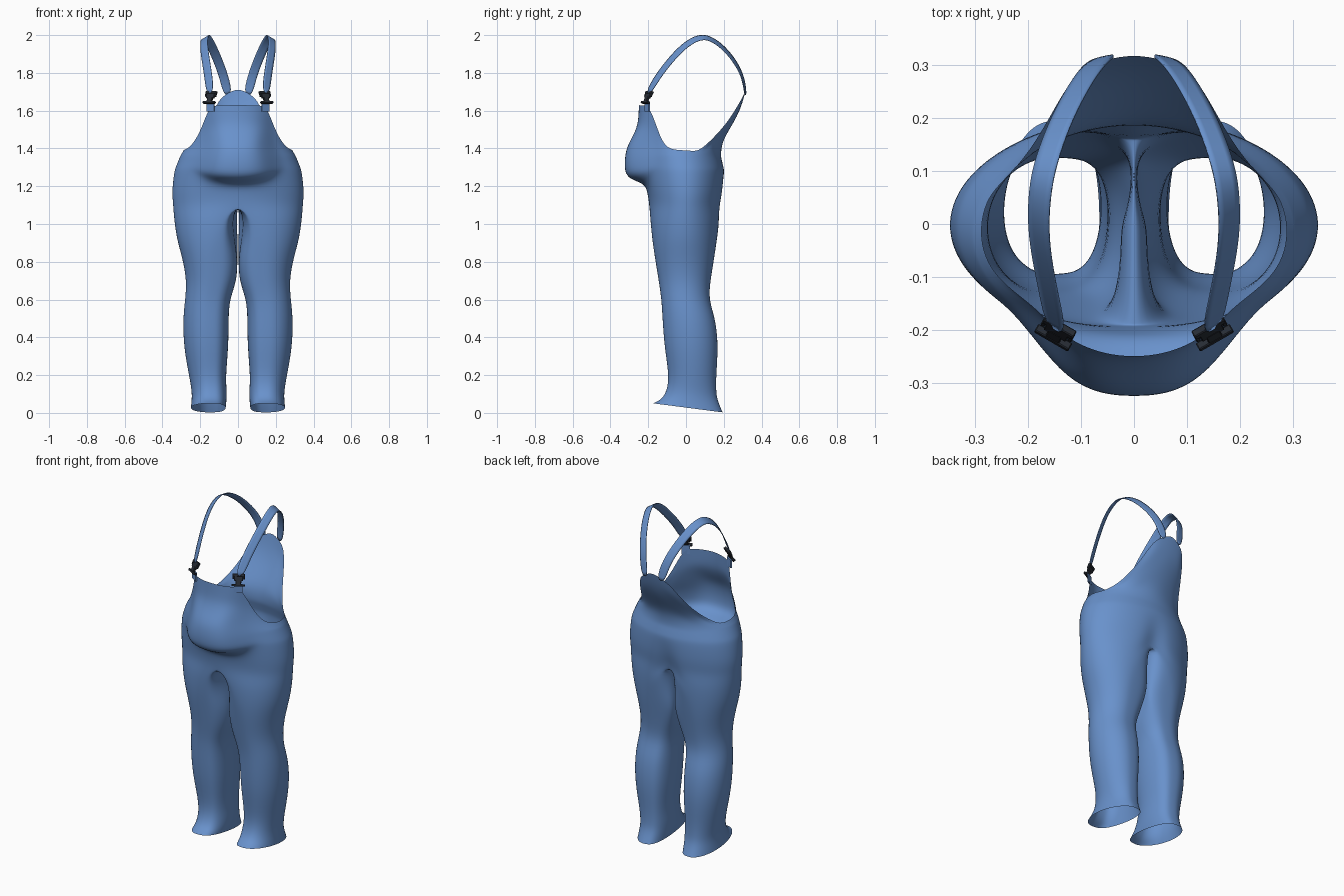
import bpy, bmesh
from math import sin, cos, pi, radians, degrees
from mathutils import Vector

cube = bpy.data.objects.get("Cube")
if cube:
    bpy.data.objects.remove(cube, do_unlink=True)


def material(name, rgb):
    m = bpy.data.materials.new(name)
    m.use_nodes = True
    m.diffuse_color = (*rgb, 1)
    bsdf = m.node_tree.nodes["Principled BSDF"]
    bsdf.inputs["Base Color"].default_value = (*rgb, 1)
    bsdf.inputs["Roughness"].default_value = 0.8
    return m


DENIM = material("denim blue", (0.14, 0.285, 0.6))
DARK = material("dark plastic", (0.02, 0.025, 0.035))


def lookup(table, key):
    """Linear interpolation of rows sorted by their first value."""
    if key <= table[0][0]:
        return table[0][1:]
    for lo, hi in zip(table, table[1:]):
        if key <= hi[0]:
            t = (key - lo[0]) / (hi[0] - lo[0])
            return [p + (q - p) * t for p, q in zip(lo[1:], hi[1:])]
    return table[-1][1:]


def finish(name, bm, mat, levels=0, mirror=False):
    bmesh.ops.recalc_face_normals(bm, faces=bm.faces)
    mesh = bpy.data.meshes.new(name)
    bm.to_mesh(mesh)
    bm.free()
    mesh.materials.append(mat)
    ob = bpy.data.objects.new(name, mesh)
    bpy.context.collection.objects.link(ob)
    if mirror:
        mod = ob.modifiers.new("Mirror", 'MIRROR')
        mod.merge_threshold = 0.001
    if levels:
        mesh.polygons.foreach_set("use_smooth", [True] * len(mesh.polygons))
        sub = ob.modifiers.new("Subdivision", 'SUBSURF')
        sub.levels = sub.render_levels = levels
    return ob


def skin(bm, rows, closed):
    grid = [[bm.verts.new(p) for p in row] for row in rows]
    n = len(rows[0])
    for low, high in zip(grid, grid[1:]):
        for i in range(n if closed else n - 1):
            j = (i + 1) % n
            bm.faces.new((low[i], low[j], high[j], high[i]))


# Leg sections: height, inner x, seam x, outer x, front y, back y
LEG = [
    (0.0, .065, .155, .25, -.175, .195),
    (.07, .06, .155, .245, -.13, .165),
    (.12, .06, .155, .245, -.10, .16),
    (.2, .065, .155, .26, -.09, .16),
    (.35, .05, .165, .288, -.115, .172),
    (.5, .05, .165, .292, -.125, .157),
    (.6, .045, .16, .28, -.13, .12),
    (.7, .005, .14, .272, -.145, .13),
    (.82, -.01, .14, .295, -.165, .15),
    (.92, .018, .12, .325, -.18, .165),
    (1.03, .03, .08, .34, -.19, .18),
    (1.1, 0, 0, .345, -.195, .19),
]
# Torso sections: height, half width, front y, back y
TORSO = [
    (1.1, .345, -.195, .19),
    (1.17, .352, -.205, .202),
    (1.235, .353, -.215, .212),
    (1.3, .332, -.22, .2),
    (1.36, .307, -.222, .185),
    (1.42, .272, -.225, .185),
    (1.5, .257, -.225, .23),
    (1.6, .267, -.235, .29),
    (1.72, .28, -.238, .32),
]
# Belly pouch: height, forward bulge
POUCH = [(1.215, .01), (1.24, .1), (1.3, .107), (1.36, .102), (1.42, .085),
         (1.5, .035), (1.6, .015)]
# Row height of the torso, and how much it follows the rising pouch fold
ROWS = [(1.1, 0), (1.17, 0), (1.215, 1), (1.24, 1), (1.3, .6), (1.36, 0)]
# Height of the top edge by angle from the front
RIM = [(0, 1.63), (36, 1.625), (46, 1.52), (57, 1.44), (70, 1.395), (115, 1.385),
       (128, 1.42), (140, 1.49), (150, 1.58), (158, 1.665), (180, 1.72)]
HALF = 16


def cleft(x, z, c):
    """Seat crease at the back centre, deepest at the crotch."""
    return 0.035 * max(0, 1 - x / .08) * max(0, 1 - abs(z - 1.1) / .15) * max(0, -c)


def leg_ring(z, xi, xs, xo, yf, yb):
    ring = []
    for i in range(2 * HALF):
        a = pi * i / HALF
        s, c = sin(a), cos(a)
        if i <= HALF:
            x = xs + (xo - xs) * s
        else:
            x = xs - (xs - xi) * abs(s) ** 0.6
            if 0.75 < z < 1.1:      # thighs meet towards the back
                x = max(0.0015, x - 0.06 * max(0, -c) * abs(s))
        y = (yf + yb) / 2 - (yb - yf) / 2 * c - cleft(x, z, c)
        # the hem slopes down to the heel
        ring.append((x, y, z if z > 0 else 0.028 - 0.13 * y))
    return ring


def fold_rise(a):
    return 0.06 * min(1, degrees(a) / 45) ** 2


def torso_point(a, z):
    w, yf, yb = lookup(TORSO, z)
    s, c = sin(a), cos(a)
    x = w * s
    # the back panel is flatter than the hips
    flat = min(1, max(0, (z - 1.4) / .25))
    depth = c if c > 0 else -abs(c) ** (1 - .45 * flat)
    y = (yf + yb) / 2 - (yb - yf) / 2 * depth - cleft(x, z, c)
    fade = min(1, max(0, (48 - degrees(a)) / 34))
    fade *= fade * (3 - 2 * fade)
    if z > 1.2:
        y -= lookup(POUCH, z - fold_rise(a))[0] * fade
    return (x, y, z)


# Trousers and bib: one cloth shell, mirrored
bm = bmesh.new()
skin(bm, [leg_ring(*row) for row in LEG], True)
angles = [pi * i / HALF for i in range(HALF + 1)]
rows = [[torso_point(a, z + follow * fold_rise(a)) for a in angles] for z, follow in ROWS]
base = ROWS[-1][0]
for k in range(1, 6):
    rows.append([torso_point(a, base + (lookup(RIM, degrees(a))[0] - base) * k / 5)
                 for a in angles])
skin(bm, rows, False)
bmesh.ops.remove_doubles(bm, verts=bm.verts, dist=0.0005)
finish("overalls", bm, DENIM, 2, True)

# Shoulder straps, from the front buckles over to the back panel
PATH = [(.148, -.203, 1.69), (.158, -.15, 1.785), (.175, -.07, 1.885), (.183, 0, 1.955),
        (.177, .08, 1.998), (.16, .14, 1.98), (.135, .205, 1.932), (.10, .27, 1.85),
        (.072, .307, 1.77), (.052, .318, 1.68)]
CENTRE = Vector((0, .05, 1.7))


def box(bm, size, z, x=0):
    vs = bmesh.ops.create_cube(bm, size=1)["verts"]
    for v in vs:
        v.co = Vector((v.co.x * size[0] + x, v.co.y * size[1], v.co.z * size[2] + z))


for side, word in ((1, "left"), (-1, "right")):
    pts = [Vector((x * side, y, z)) for x, y, z in PATH]
    edges = []
    for i, p in enumerate(pts):
        along = pts[min(i + 1, len(pts) - 1)] - pts[max(i - 1, 0)]
        across = along.cross(p - CENTRE).normalized() * 0.024
        edges.append((p - across, p + across))
    bm = bmesh.new()
    skin(bm, edges, False)
    strap = finish(word + "_strap", bm, DENIM, 2)
    thick = strap.modifiers.new("Thickness", 'SOLIDIFY')
    thick.thickness = 0.004

    # Buckle: two cross bars, a waist and side prongs
    bm = bmesh.new()
    box(bm, (.066, .015, .016), .03)
    box(bm, (.048, .013, .03), .012)
    box(bm, (.03, .014, .03), -.008)
    box(bm, (.074, .016, .012), -.026)
    for e in (-1, 1):
        box(bm, (.009, .012, .02), .016, e * .029)
    bmesh.ops.bevel(bm, geom=bm.edges[:], offset=.002, segments=1, affect='EDGES')
    buckle = finish(word + "_buckle", bm, DARK)
    buckle.location = (.147 * side, -.205, 1.668)
    buckle.rotation_euler = (radians(-25), 0, radians(30 * side))

    # Cloth tab joining the buckle to the bib
    bm = bmesh.new()
    box(bm, (.045, .008, .05), 0)
    tab = finish(word + "_tab", bm, DENIM)
    tab.location = (.145 * side, -.205, 1.62)
    tab.rotation_euler = (0, 0, radians(30 * side))
